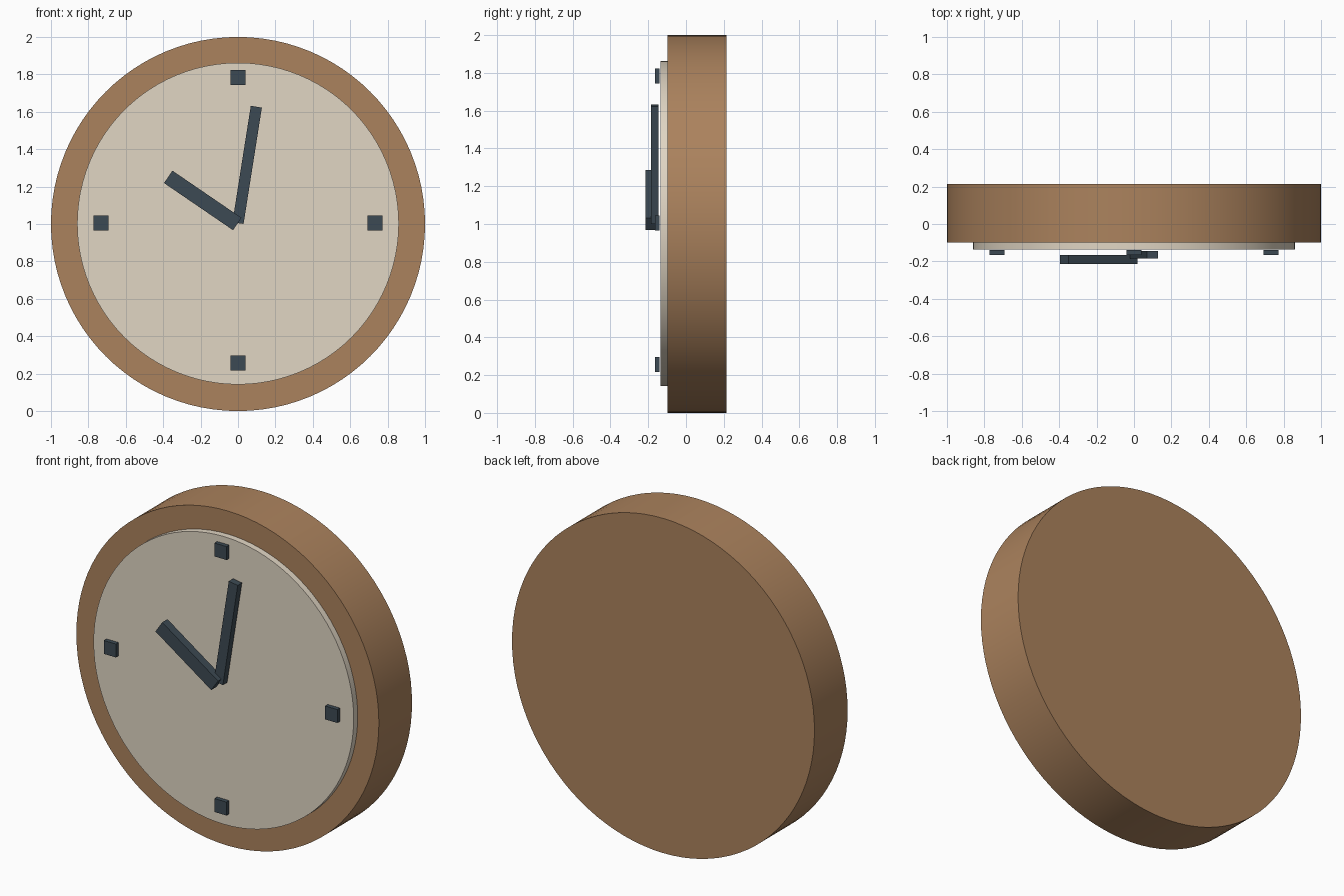
import bpy
from math import radians, atan2, hypot
from mathutils import Vector

cube = bpy.data.objects.get("Cube")
if cube:
    bpy.data.objects.remove(cube, do_unlink=True)


def material(name, rgb):
    m = bpy.data.materials.new(name)
    m.use_nodes = True
    color = (*rgb, 1.0)
    m.diffuse_color = color
    m.node_tree.nodes["Principled BSDF"].inputs["Base Color"].default_value = color
    return m


wood = material("warm_wood", (0.41, 0.225, 0.11))
cream = material("cream", (0.75, 0.67, 0.55))
slate = material("dark_slate", (0.046, 0.068, 0.087))


def disc(name, radius, front, back, z, mat):
    """Round drum lying along y, with smooth walls and sharp rims."""
    bpy.ops.mesh.primitive_cylinder_add(
        vertices=96, radius=radius, depth=back - front,
        location=(0, (front + back) / 2, z), rotation=(radians(90), 0, 0))
    obj = bpy.context.object
    obj.name = name
    obj.data.materials.append(mat)
    bpy.ops.object.shade_smooth_by_angle(angle=radians(30))
    return obj


def block(name, x, z, width, height, front, back, mat, turn=0.0):
    """Flat-sided bar, turned about y."""
    bpy.ops.mesh.primitive_cube_add(
        size=1, location=(x, (front + back) / 2, z), rotation=(0, turn, 0))
    obj = bpy.context.object
    obj.name = name
    obj.scale = (width, back - front, height)
    bpy.ops.object.transform_apply(location=False, rotation=False, scale=True)
    obj.data.materials.append(mat)
    return obj


def hand(name, base, tip, width, front, back):
    """Bar reaching from base to tip in the x-z plane."""
    a, b = Vector(base), Vector(tip)
    d, mid = b - a, (a + b) / 2
    block(name, mid.x, mid.y, width, hypot(d.x, d.y), front, back,
          slate, atan2(d.x, d.y))


# Case and dial
disc("case", 1.0, -0.098, 0.215, 1.0, wood)
disc("dial", 0.86, -0.136, -0.09, 1.002, cream)

# Hour markers
markers = {"top": (0, 1.783), "bottom": (0, 0.256),
           "left": (0.732, 1.005), "right": (-0.732, 1.005)}
for side, (x, z) in markers.items():
    block("marker_" + side, x, z, 0.08, 0.08, -0.165, -0.14, slate)

# Hands
hand("minute_hand", (0.0, 1.005), (0.098, 1.627), 0.06, -0.185, -0.145)
hand("hour_hand", (-0.004, 1.0), (-0.373, 1.252), 0.08, -0.215, -0.165)
